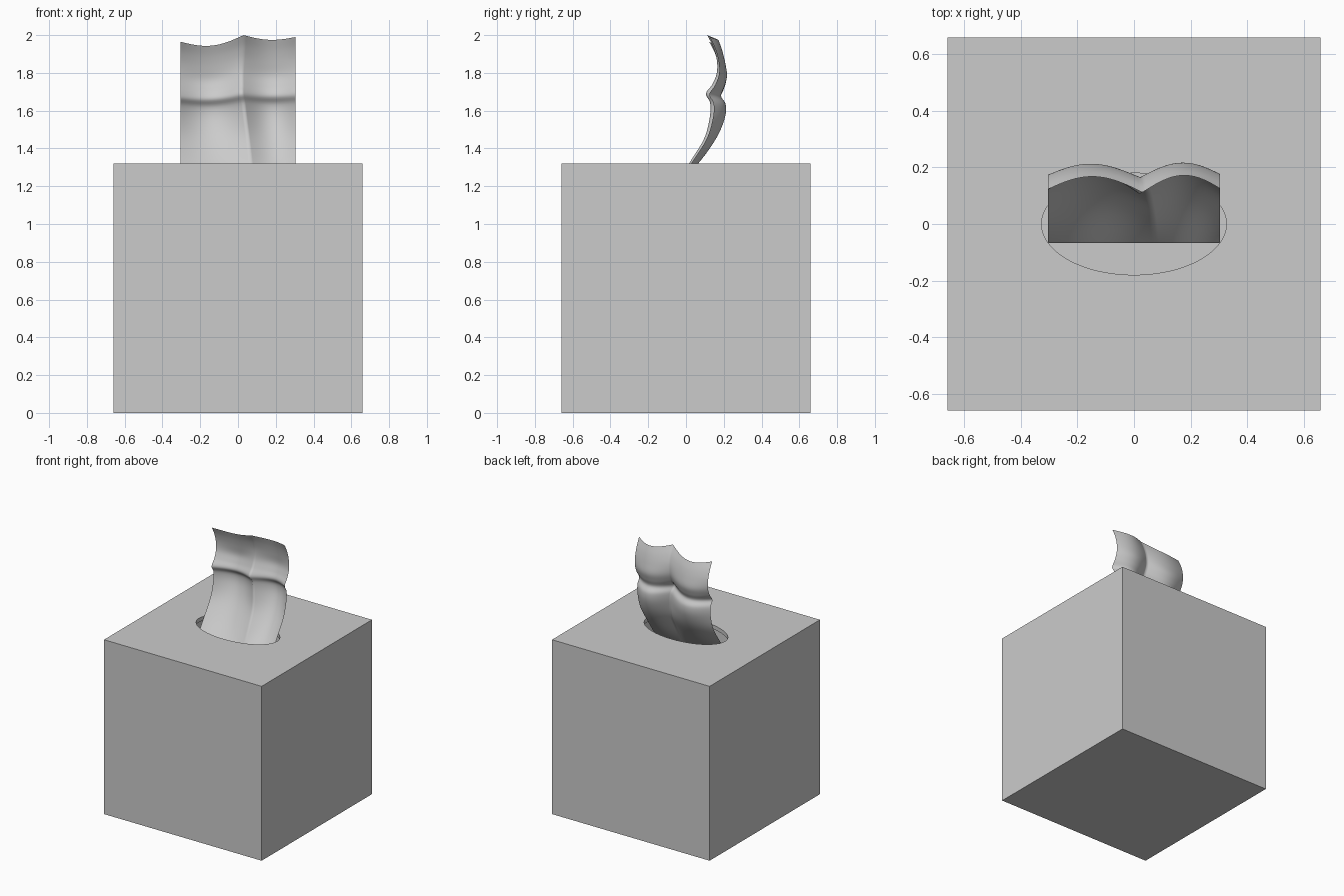
import bpy, bmesh
from math import sin, pi

if "Cube" in bpy.data.objects:
    bpy.data.objects.remove(bpy.data.objects["Cube"])

SIZE, WALL = 1.32, 0.03


def make_cube(name, size):
    bpy.ops.mesh.primitive_cube_add(size=size, location=(0, 0, SIZE / 2))
    ob = bpy.context.object
    ob.name = name
    return ob


def cut(target, cutter):
    cutter.hide_render = True
    mod = target.modifiers.new("cut", 'BOOLEAN')
    mod.operation, mod.solver, mod.object = 'DIFFERENCE', 'EXACT', cutter
    bpy.context.view_layer.objects.active = target
    bpy.ops.object.modifier_apply(modifier=mod.name)
    bpy.data.objects.remove(cutter)


# Hollow box with an oval opening in its lid
box = make_cube("box", SIZE)
cut(box, make_cube("cavity_cutter", SIZE - 2 * WALL))
bpy.ops.mesh.primitive_cylinder_add(vertices=96, radius=1, depth=0.2,
                                    location=(0, 0, SIZE))
hole = bpy.context.object
hole.scale = (0.327, 0.18, 1)
bpy.context.view_layer.update()
cut(box, hole)
bpy.context.view_layer.objects.active = box
box.select_set(True)
bpy.ops.object.shade_smooth_by_angle()

# Tissue profile: height, y in the fold valley, y on the fold ridges, valley x
PROFILE = [
    (1.18, -0.067, -0.067, 0.08), (1.32, 0.016, 0.063, 0.07),
    (1.45, 0.095, 0.155, 0.055), (1.56, 0.125, 0.203, 0.04),
    (1.64, 0.128, 0.211, 0.03), (1.69, 0.106, 0.186, 0.02),
    (1.74, 0.14, 0.202, 0.02), (1.80, 0.163, 0.217, 0.02),
    (1.87, 0.163, 0.208, 0.025), (1.94, 0.143, 0.192, 0.03),
    (2.00, 0.112, 0.172, 0.03)]
HALF, COLS, SUB = 0.305, 24, 5


def spline(points, t):
    i = min(int(t), len(points) - 2)
    f = t - i
    a, b, c, d = (points[max(0, min(len(points) - 1, i + k))] for k in (-1, 0, 1, 2))
    return [0.5 * (2 * q + (r - p) * f + (2 * p - 5 * q + 4 * r - s) * f * f
                   + (3 * q - p - 3 * r + s) * f ** 3) for p, q, r, s in zip(a, b, c, d)]


# Tissue: one thin sheet with two rounded folds either side of a valley
bm = bmesh.new()
rows = []
for j in range((len(PROFILE) - 1) * SUB + 1):
    z, valley, ridge, xc = spline(PROFILE, j / SUB)
    w = max(0.0, (z - 1.18) / 0.82) ** 1.5
    row = []
    for i in range(2 * COLS + 1):
        if i <= COLS:
            u = i / COLS
            x = -HALF + (xc + HALF) * u
            bump = 0.93 * sin(pi * (0.06 + 0.94 * u))
            drop = 0.035 * (1 - u) + 0.038 * sin(pi * u)
        else:
            u = i / COLS - 1
            x = xc + (HALF - xc) * u
            bump = sin(pi * 0.93 * u)
            drop = 0.01 * u + 0.02 * sin(pi * u)
        row.append(bm.verts.new((x, valley + (ridge - valley) * bump, z - drop * w)))
    rows.append(row)
for lo, hi in zip(rows, rows[1:]):
    for i in range(2 * COLS):
        bm.faces.new((lo[i], lo[i + 1], hi[i + 1], hi[i])).smooth = True
mesh = bpy.data.meshes.new("tissue")
bm.to_mesh(mesh)
bm.free()
bpy.context.collection.objects.link(bpy.data.objects.new("tissue", mesh))
